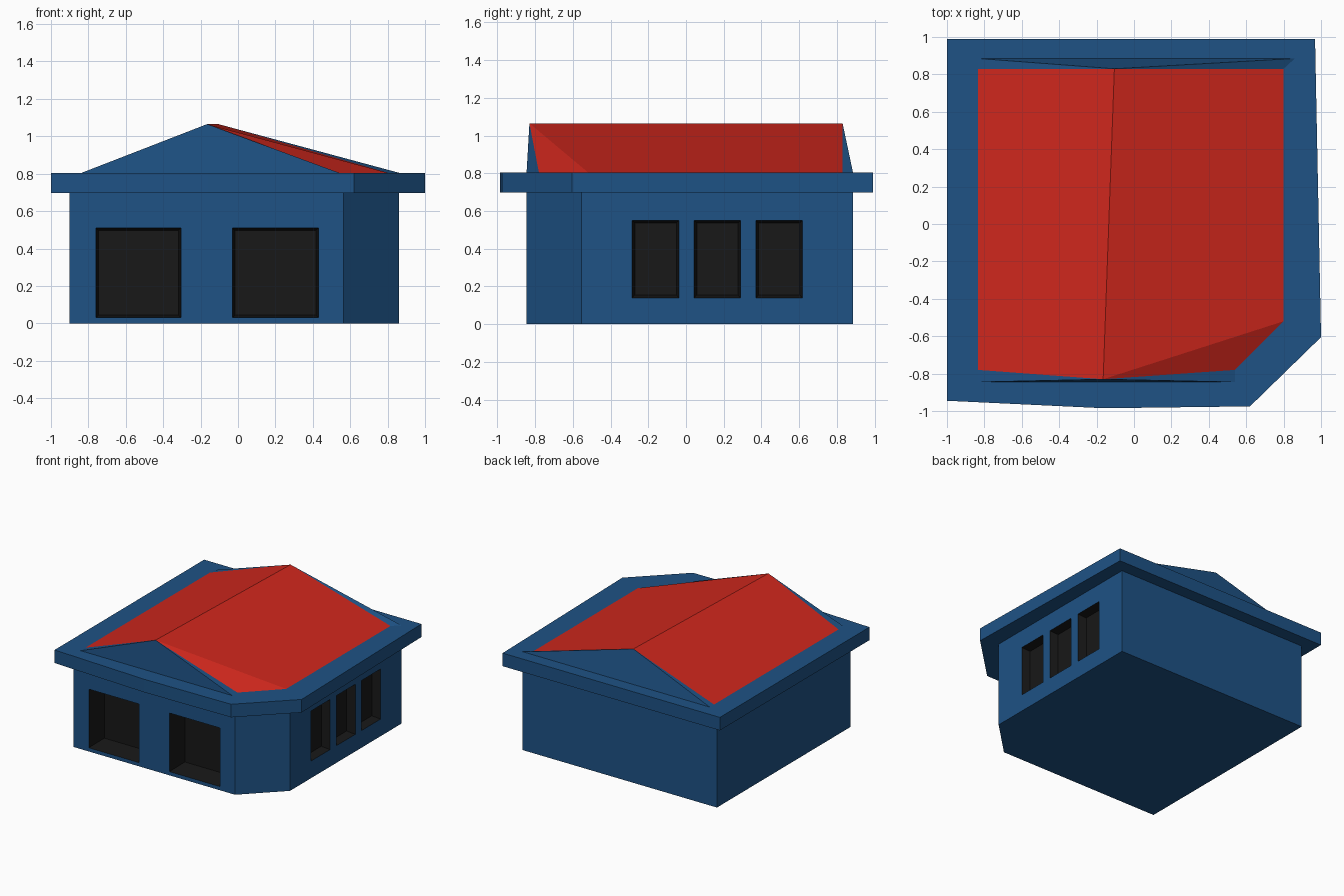
import bpy, bmesh
from mathutils import Vector

if "Cube" in bpy.data.objects:
    bpy.data.objects.remove(bpy.data.objects["Cube"])


def material(name, rgb):
    m = bpy.data.materials.new(name)
    m.diffuse_color = (*rgb, 1)
    m.use_nodes = True
    m.node_tree.nodes["Principled BSDF"].inputs["Base Color"].default_value = m.diffuse_color
    return m


BLUE = material("blue_wall", (0.013, 0.085, 0.235))
RED = material("red_roof", (0.62, 0.02, 0.012))
BLACK = material("black_window", (0.009, 0.009, 0.009))


def finish(name, bm, mats, fix_normals=True):
    bmesh.ops.remove_doubles(bm, verts=bm.verts[:], dist=0.0005)
    if fix_normals:
        bmesh.ops.recalc_face_normals(bm, faces=bm.faces[:])
    me = bpy.data.meshes.new(name)
    bm.to_mesh(me)
    bm.free()
    for m in mats:
        me.materials.append(m)
    ob = bpy.data.objects.new(name, me)
    bpy.context.collection.objects.link(ob)
    return ob


def face(bm, pts, mat=0):
    f = bm.faces.new([bm.verts.new(p) for p in pts])
    f.material_index = mat
    return f


# walls: footprint with a cut corner, columns split around each window
WALL_TOP = 0.70
foot = [(-0.90, -0.845), (0.565, -0.845), (0.86, -0.555), (0.86, 0.885), (-0.90, 0.885)]


def wall(bm, a, b, windows=(), z0=0, z1=0, depth=0):
    a, b = Vector((*a, 0)), Vector((*b, 0))
    along = (b - a).normalized()

    def panel(u0, u1, lo, hi):
        p, q = a + along * u0, a + along * u1
        return face(bm, [(p.x, p.y, lo), (q.x, q.y, lo), (q.x, q.y, hi), (p.x, p.y, hi)])

    u = 0
    for s, e in windows:
        panel(u, s, 0, WALL_TOP)
        panel(s, e, 0, z0)
        panel(s, e, z1, WALL_TOP)
        glass = panel(s, e, z0, z1)
        glass.normal_update()
        # tapered recess
        sides = bmesh.ops.inset_individual(bm, faces=[glass], thickness=0.02, depth=-depth)
        for f in sides["faces"] + [glass]:
            f.material_index = 1
        u = e
    panel(u, (b - a).length, 0, WALL_TOP)


bm = bmesh.new()
front = [(x0 + 0.90, x1 + 0.90) for x0, x1 in ((-0.76, -0.305), (-0.03, 0.43))]
side = [(y0 + 0.555, y1 + 0.555) for y0, y1 in ((-0.285, -0.037), (0.043, 0.29), (0.37, 0.617))]
wall(bm, foot[0], foot[1], front, 0.03, 0.51, 0.18)
wall(bm, foot[1], foot[2])
wall(bm, foot[2], foot[3], side, 0.14, 0.55, 0.07)
wall(bm, foot[3], foot[4])
wall(bm, foot[4], foot[0])
face(bm, [(x, y, 0) for x, y in reversed(foot)])
face(bm, [(x, y, WALL_TOP) for x, y in foot])
finish("walls", bm, [BLUE, BLACK], False)

# overhanging eave slab
EAVE = 0.805
outline = [(-1, -0.945), (-0.16, -0.985), (0.62, -0.975), (1.0, -0.605), (0.968, 0.99), (-1, 0.99)]
bm = bmesh.new()
base = face(bm, [(x, y, 0.698) for x, y in outline])
top = bmesh.ops.extrude_face_region(bm, geom=[base])
bmesh.ops.translate(bm, vec=(0, 0, EAVE - 0.698),
                    verts=[v for v in top["geom"] if isinstance(v, bmesh.types.BMVert)])
if base.is_valid is False or not any(len(f.verts) == 6 and f.calc_center_median().z < 0.75 for f in bm.faces):
    face(bm, [(x, y, 0.698) for x, y in reversed(outline)])
finish("eave", bm, [BLUE])

# roof: two red slopes with blue gables
ridge_f, ridge_b = (-0.165, -0.83, 1.065), (-0.105, 0.83, 1.065)
left_f, left_b = (-0.835, -0.78, EAVE), (-0.835, 0.83, EAVE)
right_f, corner, right_b = (0.54, -0.78, EAVE), (0.80, -0.52, EAVE), (0.80, 0.83, EAVE)
gf_l, gf_r = (-0.835, -0.845, EAVE), (0.54, -0.845, EAVE)
gb_l, gb_r = (-0.835, 0.885, EAVE), (0.86, 0.885, EAVE)
bm = bmesh.new()
face(bm, [left_f, ridge_f, ridge_b, left_b], 1)
face(bm, [ridge_f, right_f, corner], 1)
face(bm, [ridge_f, corner, right_b, ridge_b], 1)
face(bm, [gf_l, gf_r, ridge_f])
face(bm, [gf_l, ridge_f, left_f])
face(bm, [gf_r, right_f, ridge_f])
face(bm, [gb_r, gb_l, ridge_b])
face(bm, [gb_l, left_b, ridge_b])
face(bm, [gb_r, ridge_b, right_b])
finish("roof", bm, [BLUE, RED])
